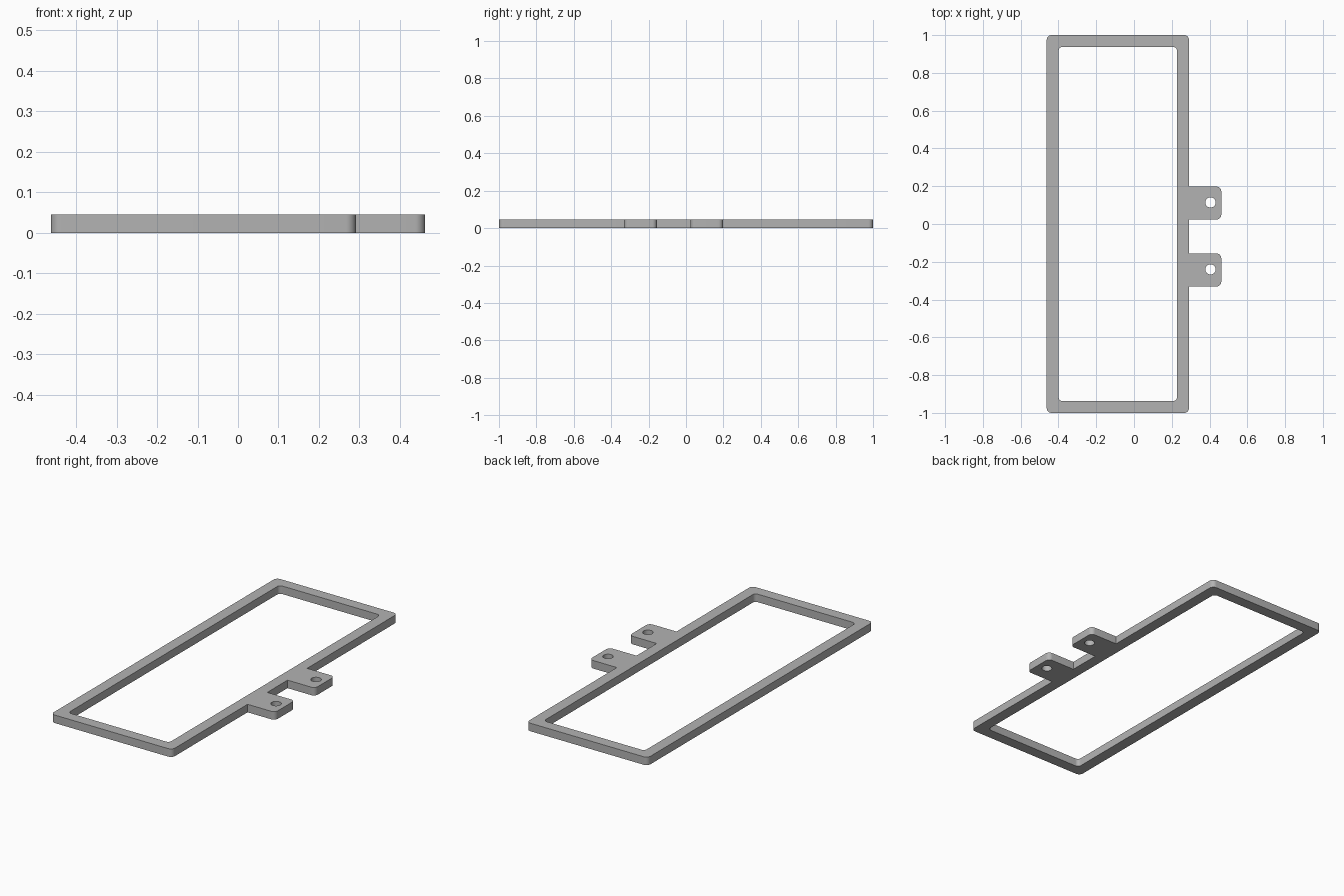
import bpy, bmesh, math
from mathutils import Vector

cube = bpy.data.objects.get("Cube")
if cube:
    bpy.data.objects.remove(cube, do_unlink=True)

THICK = 0.045
LEFT, RAIL, TIP = -0.462, 0.291, 0.462   # outer edge, tab side edge, tab tip
WALL = 0.063
TABS = [(-0.331, -0.156), (0.024, 0.198)]
ROUND = 0.025


def rounded(corners, steps=8):
    """Outline from (x, y, radius) corners, with tangent arcs at right angles."""
    pts = []
    for i, (x, y, r) in enumerate(corners):
        p = Vector((x, y))
        if r == 0:
            pts.append(p)
            continue
        a = (Vector(corners[i - 1][:2]) - p).normalized() * r
        b = (Vector(corners[(i + 1) % len(corners)][:2]) - p).normalized() * r
        for k in range(steps + 1):
            t = math.pi / 2 * k / steps
            pts.append(p + a * (1 - math.sin(t)) + b * (1 - math.cos(t)))
    return pts


def rectangle(x0, x1, y0, y1, r):
    return rounded([(x0, y0, r), (x1, y0, r), (x1, y1, r), (x0, y1, r)])


def circle(x, y, r, n=32):
    return [Vector((x + r * math.cos(math.tau * k / n),
                    y + r * math.sin(math.tau * k / n))) for k in range(n)]


# Outer outline, including the two hinge tabs
outer = [(LEFT, -1, ROUND), (RAIL, -1, ROUND)]
for y0, y1 in TABS:
    outer += [(RAIL, y0, 0), (TIP, y0, ROUND), (TIP, y1, ROUND), (RAIL, y1, 0)]
outer += [(RAIL, 1, ROUND), (LEFT, 1, ROUND)]

# Window opening and screw holes
loops = [rounded(outer),
         rectangle(LEFT + WALL, RAIL - WALL, -1 + WALL, 1 - WALL, 0.02)]
loops += [circle(0.405, (y0 + y1) / 2 + 0.003, 0.027) for y0, y1 in TABS]

# Filled flat curve, extruded to the plate thickness
curve = bpy.data.curves.new("frame_profile", "CURVE")
curve.dimensions = "2D"
curve.fill_mode = "BOTH"
curve.extrude = THICK / 2
for loop in loops:
    spline = curve.splines.new("POLY")
    spline.points.add(len(loop) - 1)
    for point, p in zip(spline.points, loop):
        point.co = (p.x, p.y, 0, 1)
    spline.use_cyclic_u = True

source = bpy.data.objects.new("frame_profile", curve)
bpy.context.scene.collection.objects.link(source)
bpy.context.view_layer.update()
mesh = bpy.data.meshes.new_from_object(
    source.evaluated_get(bpy.context.evaluated_depsgraph_get()))
bpy.data.objects.remove(source, do_unlink=True)

# Weld into one solid resting on the ground
bm = bmesh.new()
bm.from_mesh(mesh)
bmesh.ops.remove_doubles(bm, verts=bm.verts, dist=0.0001)
bmesh.ops.translate(bm, verts=bm.verts, vec=(0, 0, THICK / 2))
bmesh.ops.recalc_face_normals(bm, faces=bm.faces)
bm.to_mesh(mesh)
bm.free()

frame = bpy.data.objects.new("tabbed_frame", mesh)
bpy.context.scene.collection.objects.link(frame)

# Plain grey
grey = bpy.data.materials.new("plain_grey")
grey.use_nodes = True
colour = (0.45, 0.45, 0.45, 1)
grey.diffuse_color = colour
grey.node_tree.nodes["Principled BSDF"].inputs["Base Color"].default_value = colour
mesh.materials.clear()
mesh.materials.append(grey)

bpy.ops.object.select_all(action="DESELECT")
frame.select_set(True)
bpy.context.view_layer.objects.active = frame
bpy.ops.object.shade_smooth_by_angle(angle=math.radians(30))
